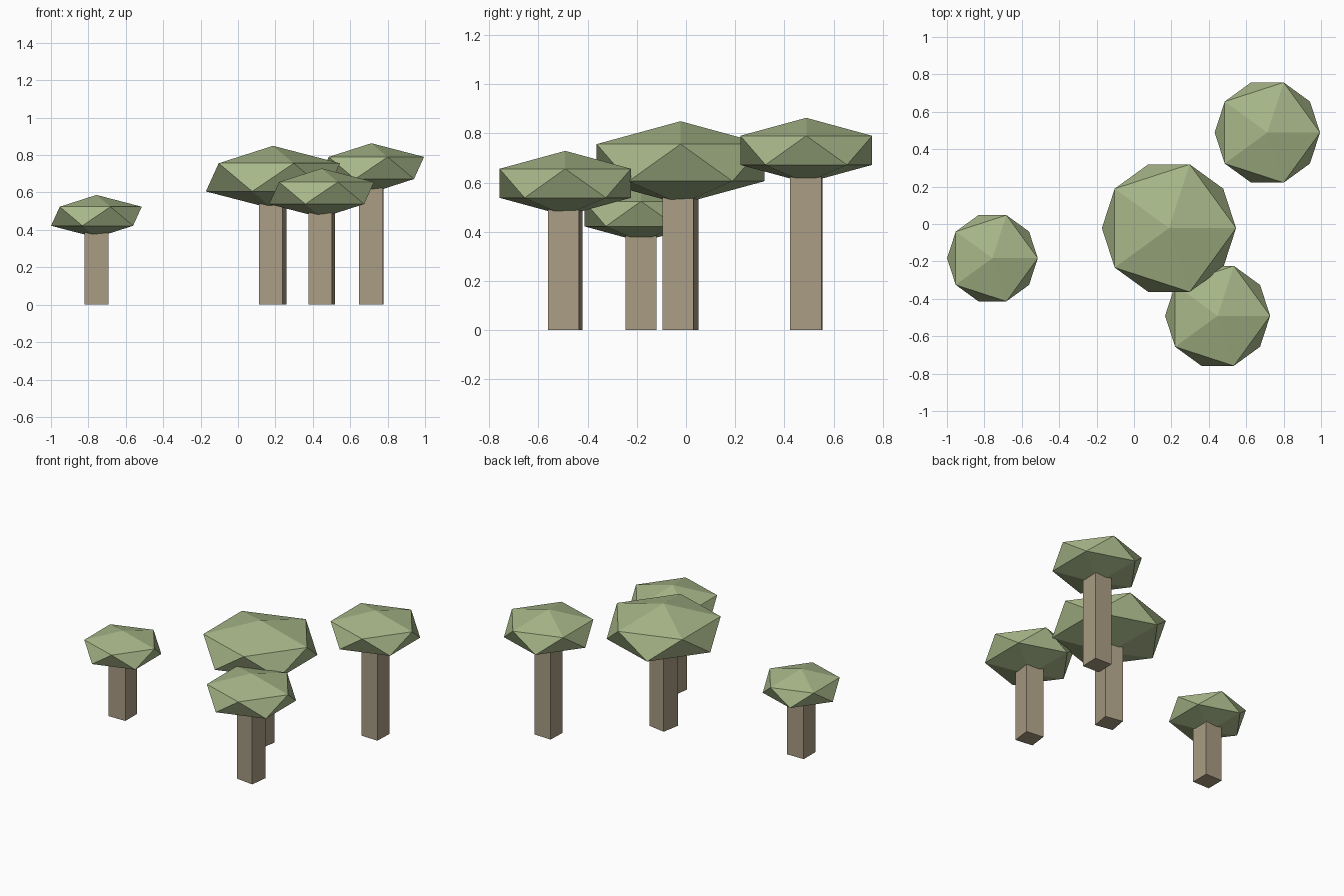
import bpy
import math

if "Cube" in bpy.data.objects:
    bpy.data.objects.remove(bpy.data.objects["Cube"])


def material(name, color):
    m = bpy.data.materials.new(name)
    m.diffuse_color = (*color, 1.0)
    m.use_nodes = True
    m.node_tree.nodes["Principled BSDF"].inputs["Base Color"].default_value = m.diffuse_color
    return m


BARK = material("tan bark", (0.40, 0.335, 0.23))
LEAF = material("sage green leaves", (0.39, 0.475, 0.25))
TRUNK_SIDE = 0.127
FLATTEN = 0.42  # canopy height relative to its radius


def tree(name, x, y, canopy_z, radius, turn):
    # square trunk, slightly turned, ending inside the canopy
    bpy.ops.mesh.primitive_cube_add(size=1, location=(x, y, canopy_z / 2),
                                    rotation=(0, 0, math.radians(turn)))
    trunk = bpy.context.object
    trunk.name = name + "_trunk"
    trunk.scale = (TRUNK_SIDE, TRUNK_SIDE, canopy_z)
    trunk.data.materials.append(BARK)

    # flattened icosahedron canopy
    bpy.ops.mesh.primitive_ico_sphere_add(subdivisions=1, radius=1,
                                          location=(x, y, canopy_z))
    canopy = bpy.context.object
    canopy.name = name + "_canopy"
    canopy.scale = (radius, radius, radius * FLATTEN)
    canopy.data.materials.append(LEAF)


# name, x, y, canopy centre height, canopy radius, trunk turn in degrees
tree("small_tree", -0.757, -0.183, 0.473, 0.271, 0)
tree("wide_tree", 0.187, -0.022, 0.681, 0.401, -10)
tree("tall_tree", 0.713, 0.489, 0.731, 0.315, -2)
tree("front_tree", 0.447, -0.491, 0.597, 0.314, -7)
